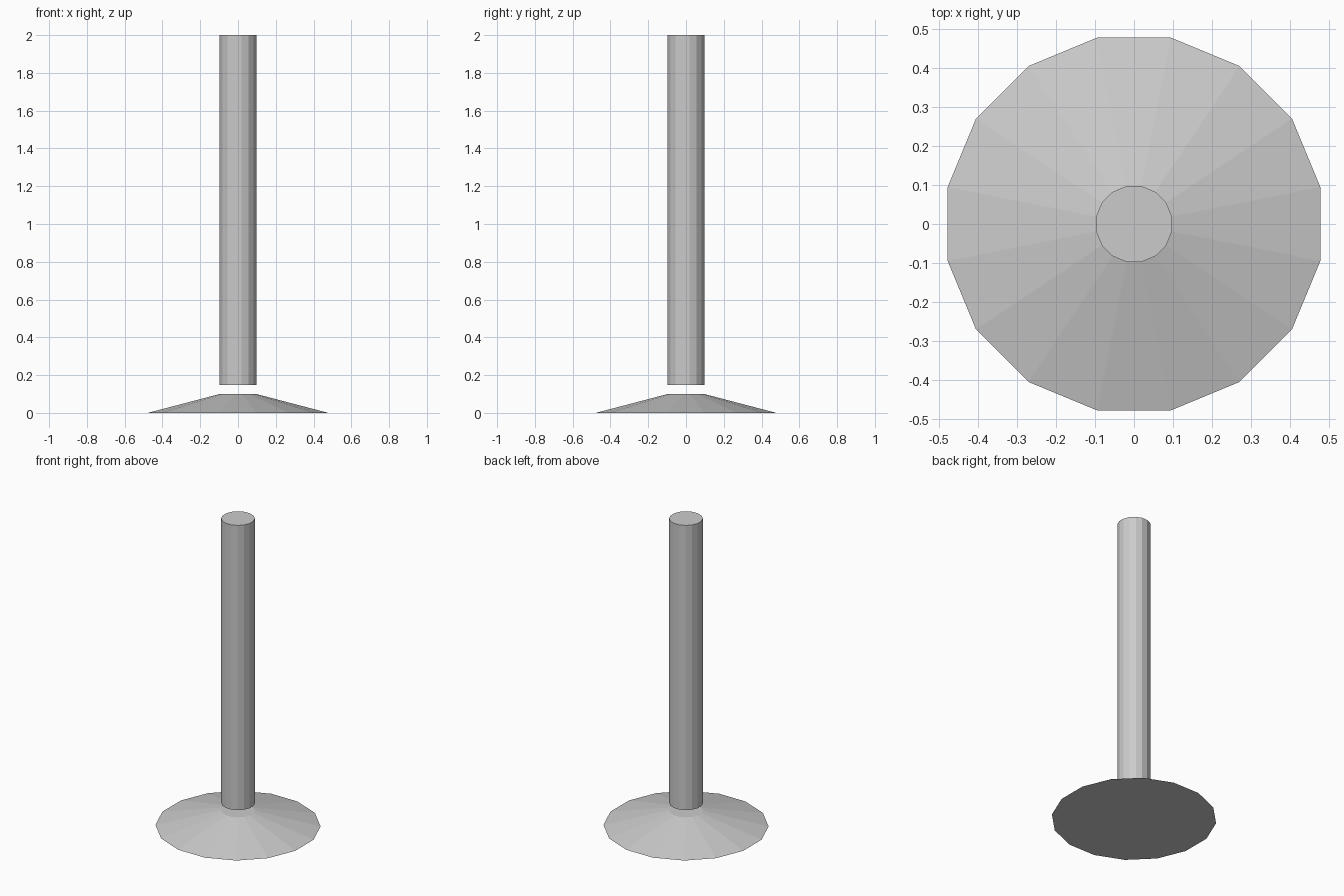
import bpy, math

if "Cube" in bpy.data.objects:
    bpy.data.objects.remove(bpy.data.objects["Cube"])

SIDES = 16
TURN = math.pi / SIDES  # flats face the main axes


def frustum(name, r_bottom, r_top, z0, z1):
    bpy.ops.mesh.primitive_cone_add(
        vertices=SIDES, radius1=r_bottom, radius2=r_top, depth=z1 - z0,
        end_fill_type='NGON', location=(0, 0, (z0 + z1) / 2),
        rotation=(0, 0, TURN))
    obj = bpy.context.object
    obj.name = name
    return obj


# wide sloping foot with a small flat top
frustum("base", 0.487, 0.099, 0.0, 0.1)

# upright pole, floating slightly above the base
frustum("pole", 0.099, 0.099, 0.147, 2.0)
